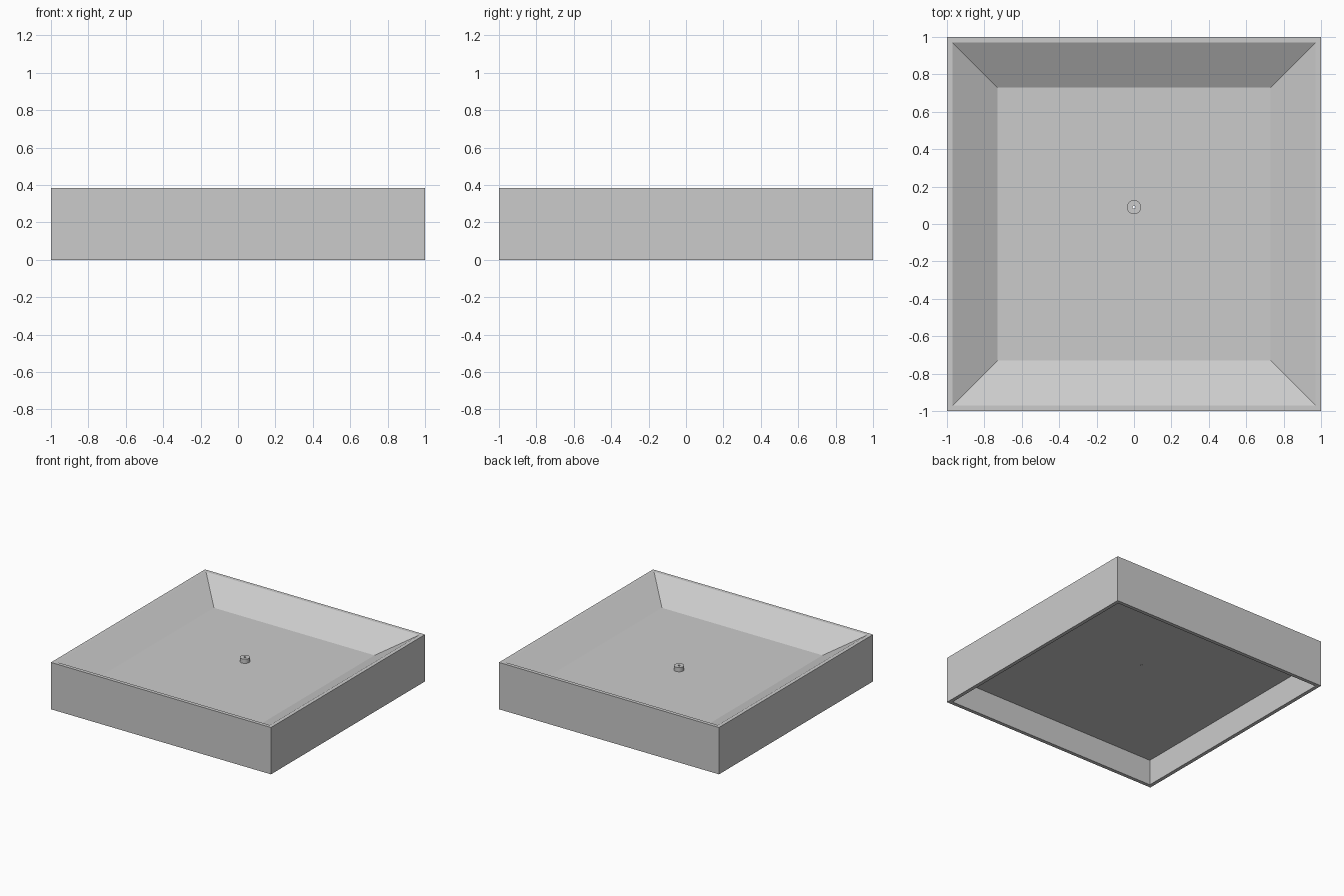
import bpy
import bmesh
import math

old = bpy.data.objects.get("Cube")
if old:
    bpy.data.objects.remove(old)

TOP, FLOOR, CEILING = 0.385, 0.245, 0.212
OUTER, INNER, FLOOR_HALF = 1.0, 0.97, 0.73
DRAIN_Y, DRAIN_R, HOLE_R, DRAIN_H = 0.09, 0.038, 0.008, 0.035

grey = bpy.data.materials.new("plain grey")
grey.use_nodes = True
grey.diffuse_color = (0.6, 0.6, 0.6, 1)
grey.node_tree.nodes["Principled BSDF"].inputs["Base Color"].default_value = grey.diffuse_color


def loft(name, profile, sides, turn=0.0, closed=False):
    """Sweep (radius, z) points around z; cap the ends or join them."""
    bm = bmesh.new()
    rings = [[bm.verts.new((r * math.cos(turn + math.tau * i / sides),
                            r * math.sin(turn + math.tau * i / sides), z))
              for i in range(sides)] for r, z in profile]
    pairs = list(zip(rings, rings[1:]))
    if closed:
        pairs.append((rings[-1], rings[0]))
    else:
        bm.faces.new(rings[0])
        bm.faces.new(rings[-1])
    for a, b in pairs:
        for i in range(sides):
            j = (i + 1) % sides
            bm.faces.new((a[i], a[j], b[j], b[i]))
    bmesh.ops.recalc_face_normals(bm, faces=bm.faces)
    mesh = bpy.data.meshes.new(name)
    bm.to_mesh(mesh)
    bm.free()
    mesh.materials.append(grey)
    obj = bpy.data.objects.new(name, mesh)
    bpy.context.collection.objects.link(obj)
    return obj


# Square tray: hollow underneath, sloped sides above
outline = [(INNER, CEILING), (INNER, 0), (OUTER, 0), (OUTER, TOP),
           (INNER, TOP), (FLOOR_HALF, FLOOR)]
tray = loft("tray", [(h * math.sqrt(2), z) for h, z in outline], 4, math.pi / 4)

# Drain hole through the tray floor
cutter = loft("drain_hole_cutter", [(HOLE_R, CEILING - 0.1), (HOLE_R, FLOOR + 0.1)], 24)
cutter.location.y = DRAIN_Y
cutter.hide_render = True
cutter.hide_viewport = True
cut = tray.modifiers.new("drain hole", 'BOOLEAN')
cut.operation = 'DIFFERENCE'
cut.solver = 'EXACT'
cut.object = cutter

# Raised ring around the hole
ring = loft("drain_ring", [(HOLE_R, FLOOR), (DRAIN_R, FLOOR),
                           (DRAIN_R, FLOOR + DRAIN_H), (HOLE_R, FLOOR + DRAIN_H)],
            32, closed=True)
ring.location.y = DRAIN_Y
bpy.ops.object.select_all(action='DESELECT')
ring.select_set(True)
bpy.context.view_layer.objects.active = ring
bpy.ops.object.shade_smooth_by_angle()
